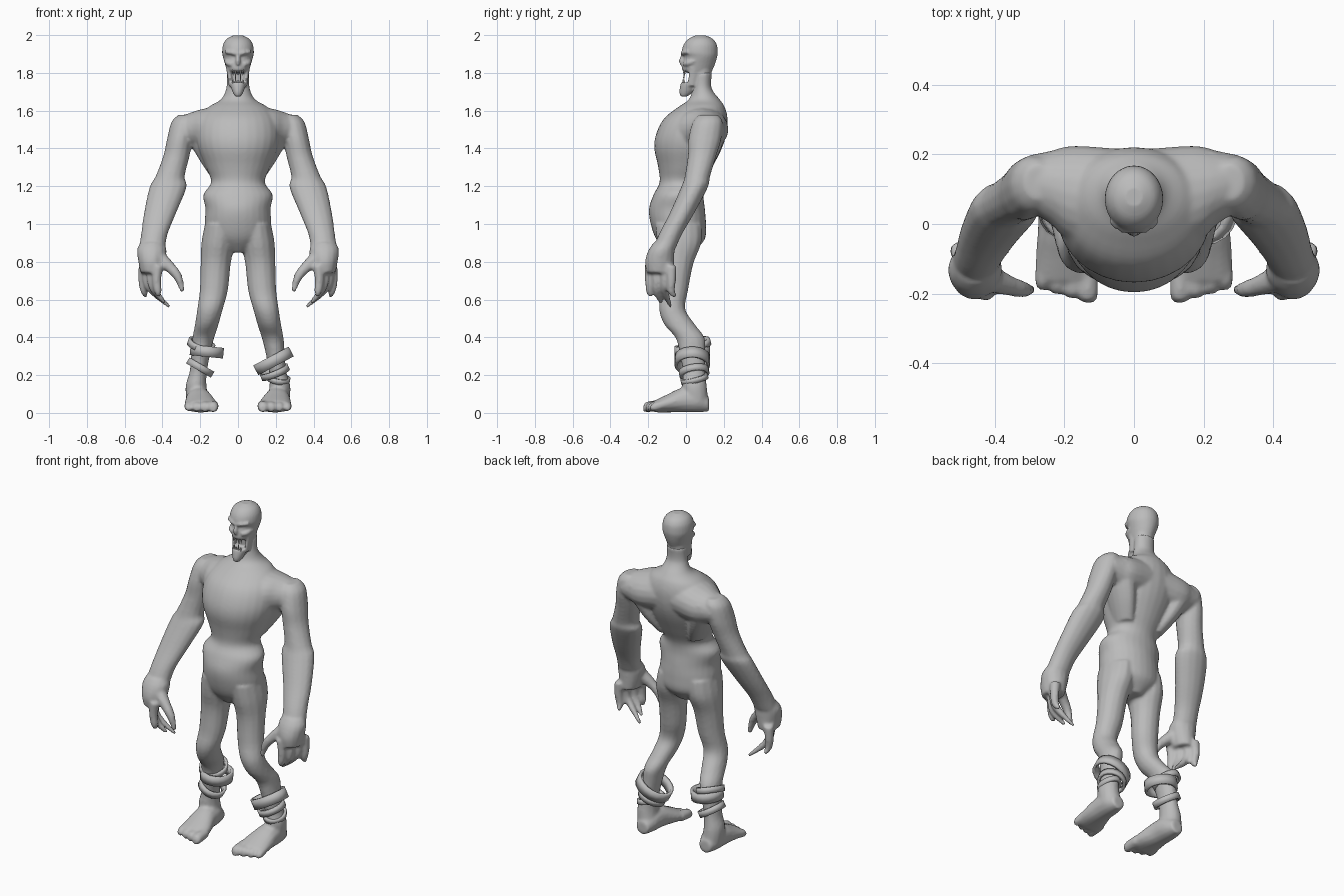
import bpy
import bmesh
from math import cos, sin, pi, radians
from mathutils import Vector, Matrix

cube = bpy.data.objects.get("Cube")
if cube:
    bpy.data.objects.remove(cube, do_unlink=True)

skin = bpy.data.materials.new("plain grey")
skin.use_nodes = True
grey = (0.5, 0.5, 0.5, 1)
skin.diffuse_color = grey
skin.node_tree.nodes["Principled BSDF"].inputs["Base Color"].default_value = grey

AXIS_X, AXIS_Y, AXIS_Z = Vector((1, 0, 0)), Vector((0, 1, 0)), Vector((0, 0, 1))


def refine(sections, steps=4):
    """Curve smoothly through the sections, adding rings in between."""
    rows = [Vector((*s[:4], s[-1])) for s in sections]
    padded = [rows[0], *rows, rows[-1]]
    result = []
    for a, b, c, d in zip(padded, padded[1:], padded[2:], padded[3:]):
        for step in range(steps):
            t = step / steps
            cubic = (b - c) * 3 + d - a
            square = a * 2 - b * 5 + c * 4 - d
            result.append(b + (c - a + (square + cubic * t) * t) * (t / 2))
    return result + [rows[-1]]


def loft(bm, sections, axis=None, side=1, sides=14):
    """Closed tube through (x, y, z, radius_a, radius_b) sections; side=-1 mirrors it."""
    sections = refine(sections)
    centres = [Vector(s[:3]) for s in sections]
    rings = []
    last = len(sections) - 1
    for i, section in enumerate(sections):
        radius_a, radius_b = section[3], section[4]
        along = axis or (centres[min(i + 1, last)] - centres[max(i - 1, 0)]).normalized()
        guide = AXIS_Y if abs(along.x) > 0.85 else AXIS_X
        u = (guide - along * guide.dot(along)).normalized()
        v = along.cross(u)
        ring = []
        for k in range(sides):
            angle = 2 * pi * k / sides
            point = centres[i] + u * (radius_a * cos(angle)) + v * (radius_b * sin(angle))
            point.x *= side
            ring.append(bm.verts.new(point))
        rings.append(ring)
    for low, high in zip(rings, rings[1:]):
        for k in range(sides):
            n = (k + 1) % sides
            bm.faces.new((low[k], low[n], high[n], high[k]))
    bm.faces.new(rings[0])
    bm.faces.new(rings[-1])


def stack(bm, rows, sides=28):
    """Upright centred loft from (z, front y, back y, half width) rows."""
    loft(bm, [(0, (front + back) / 2, z, width, (back - front) / 2)
              for z, front, back, width in rows], AXIS_Z, sides=sides)


def finish(bm, name):
    bmesh.ops.recalc_face_normals(bm, faces=bm.faces)
    mesh = bpy.data.meshes.new(name)
    bm.to_mesh(mesh)
    bm.free()
    mesh.materials.append(skin)
    obj = bpy.data.objects.new(name, mesh)
    bpy.context.collection.objects.link(obj)
    return obj


def fuse(obj, voxel, passes):
    """Melt the overlapping volumes into one smooth skin."""
    remesh = obj.modifiers.new("fuse", 'REMESH')
    remesh.mode = 'VOXEL'
    remesh.voxel_size = voxel
    remesh.use_smooth_shade = True
    smooth = obj.modifiers.new("soften", 'SMOOTH')
    smooth.factor = 0.5
    smooth.iterations = passes


# Torso, from crotch to neck
body = bmesh.new()
stack(body, [
    (.85, -.1, .04, .05), (.92, -.158, .1, .155),
    (1, -.187, .106, .176), (1.08, -.196, .1, .172), (1.155, -.172, .092, .184),
    (1.22, -.14, .1, .142), (1.3, -.147, .14, .17), (1.4, -.168, .19, .21),
    (1.48, -.157, .215, .222), (1.56, -.115, .22, .205), (1.62, -.04, .205, .155),
    (1.66, .015, .178, .09), (1.72, .035, .135, .062), (1.8, .035, .138, .06),
])

# Shoulder yoke across the upper back and collarbones
half_yoke = [(.3, .118, 1.5, .08, .07), (.24, .105, 1.5, .105, .094), (.17, .085, 1.5, .14, .113)]
yoke = [(-x, *rest) for x, *rest in half_yoke] + [(0, .07, 1.52, .145, .125)] + half_yoke[::-1]
loft(body, yoke, AXIS_X, sides=20)

for side in (1, -1):
    # Flank muscle tapering from armpit to waist
    loft(body, [(.215, .11, 1.54, .075, .1), (.185, .1, 1.44, .075, .1),
                (.145, .07, 1.34, .06, .09), (.1, .03, 1.25, .045, .07)], AXIS_Z, side)
    # Arm
    loft(body, [
        (.275, .12, 1.578, .04, .05), (.287, .115, 1.54, .066, .08),
        (.308, .1, 1.45, .068, .088), (.326, .085, 1.36, .07, .076),
        (.36, .06, 1.25, .078, .068), (.37, .045, 1.195, .099, .072),
        (.412, -.02, 1.06, .086, .066), (.442, -.08, .95, .071, .062),
        (.455, -.115, .87, .07, .06),
    ], AXIS_Z, side)
    # Palm, its knuckle row slanting from inner front to outer back
    loft(body, [(.455, -.115, .9, .064, .058), (.456, -.13, .86, .079, .07),
                (.458, -.14, .8, .07, .078), (.462, -.137, .74, .055, .072)], AXIS_Z, side)
    # Fingers: knuckle position, then tip position
    for x, y, tip_x, tip_y, tip_z in (
            (.425, -.192, .42, -.185, .615), (.452, -.155, .385, -.13, .58),
            (.475, -.112, .362, -.08, .56), (.498, -.078, .488, -.055, .615)):
        loft(body, [(x, y, .78, .03), (x + .006, y, .7, .025),
                    (x * .8 + tip_x * .2, y, .645, .021),
                    (tip_x, tip_y, tip_z, .01)], None, side, 8)
    # Thumb
    loft(body, [(.43, -.15, .83, .045), (.365, -.175, .775, .031),
                (.318, -.188, .72, .024), (.293, -.188, .64, .011)], None, side, 8)
    # Leg
    loft(body, [
        (.095, -.04, 1, .08, .125), (.106, -.035, .9, .088, .118),
        (.118, -.045, .79, .08, .085), (.128, -.06, .65, .075, .072),
        (.148, -.073, .55, .068, .07), (.165, -.035, .47, .063, .082),
        (.183, .02, .4, .058, .078), (.195, .033, .33, .052, .07),
        (.21, .042, .22, .046, .06), (.222, .045, .14, .056, .066),
        (.212, .055, .05, .06, .065),
    ], AXIS_Z, side)
    # Foot, heel to ball
    loft(body, [
        (.21, .122, .045, .038, .038), (.21, .06, .066, .062, .064),
        (.207, -.02, .068, .07, .066), (.198, -.1, .05, .085, .048),
        (.194, -.165, .034, .093, .032),
    ], -AXIS_Y, side)
    # Toes
    for i in range(4):
        x, reach, thick = .132 + .043 * i, -.225 + .012 * i, .03 - .002 * i
        loft(body, [(x, -.13, .04, thick), (x, reach + .02, .032, thick),
                    (x, reach, .024, thick * .6)], -AXIS_Y, side, 8)
fuse(finish(body, "body"), .009, 5)

# Skull down to the upper lip
head = bmesh.new()
stack(head, [
    (1.8, .008, .132, .054), (1.815, -.02, .14, .06), (1.85, -.02, .155, .07),
    (1.885, -.012, .165, .08), (1.91, -.023, .168, .084), (1.95, -.012, .163, .079),
    (1.98, .013, .142, .06), (1.998, .05, .105, .026),
])
# Throat behind the mouth
stack(head, [(1.7, .035, .128, .058), (1.76, .03, .13, .056), (1.83, .025, .14, .058)])
# Hanging lower jaw
stack(head, [(1.675, -.028, .005, .016), (1.695, -.035, .035, .027),
             (1.725, -.032, .055, .038), (1.75, -.026, .07, .044)])
# Nose
loft(head, [(0, -.012, 1.9, .01), (0, -.024, 1.865, .013), (0, -.02, 1.845, .011)], None, 1, 8)
for side in (1, -1):
    # Brow, cheekbone and jaw hinge
    loft(head, [(0, -.016, 1.9, .012), (.035, -.011, 1.908, .013),
                (.065, .012, 1.912, .011)], None, side, 8)
    loft(head, [(.028, -.008, 1.845, .013), (.05, .012, 1.852, .017),
                (.06, .05, 1.865, .014)], None, side, 8)
    loft(head, [(.036, .032, 1.73, .013, .025), (.043, .04, 1.78, .013, .028),
                (.05, .045, 1.83, .014, .03)], AXIS_Z, side, 8)
fuse(finish(head, "head"), .006, 2)

# Fangs in both jaws
teeth = bmesh.new()
for i in range(5):
    x = (i - 2) * .013
    y = -.012 + 9 * x * x
    fang = .045 if i % 2 else .025
    loft(teeth, [(x, y, 1.825, .007), (x, y, 1.812 - fang, .001)], AXIS_Z, 1, 6)
    loft(teeth, [(x, y - .004, 1.74, .007), (x, y - .004, 1.75 + fang * .6, .001)], AXIS_Z, 1, 6)
finish(teeth, "teeth")


def strap(name, centre, roll, pitch, radius_x, radius_y, height):
    """Tilted flat band wound around an ankle."""
    bm = bmesh.new()
    bmesh.ops.create_cone(bm, cap_ends=False, segments=18, radius1=1, radius2=1, depth=1)
    place = (Matrix.Translation(centre) @ Matrix.Rotation(radians(-roll), 4, 'Y')
             @ Matrix.Rotation(radians(pitch), 4, 'X')
             @ Matrix.Diagonal((radius_x, radius_y, height, 1)))
    bm.transform(place)
    obj = finish(bm, name)
    solid = obj.modifiers.new("thickness", 'SOLIDIFY')
    solid.thickness = .016
    bpy.ops.object.select_all(action='DESELECT')
    obj.select_set(True)
    bpy.context.view_layer.objects.active = obj
    bpy.ops.object.shade_smooth_by_angle(angle=radians(40))


# Ankle straps
strap("left_broad_strap", (.188, .033, .275), 28, 0, .108, .094, .058)
strap("left_middle_strap", (.195, .043, .215), 22, 8, .08, .08, .034)
strap("left_low_strap", (.215, .045, .18), -10, 14, .062, .074, .028)
strap("right_broad_strap", (-.165, .033, .325), -6, 0, .09, .094, .056)
strap("right_middle_strap", (-.2, .04, .24), -30, 0, .077, .08, .036)
strap("right_high_strap", (-.195, .045, .36), -18, 14, .074, .088, .034)
